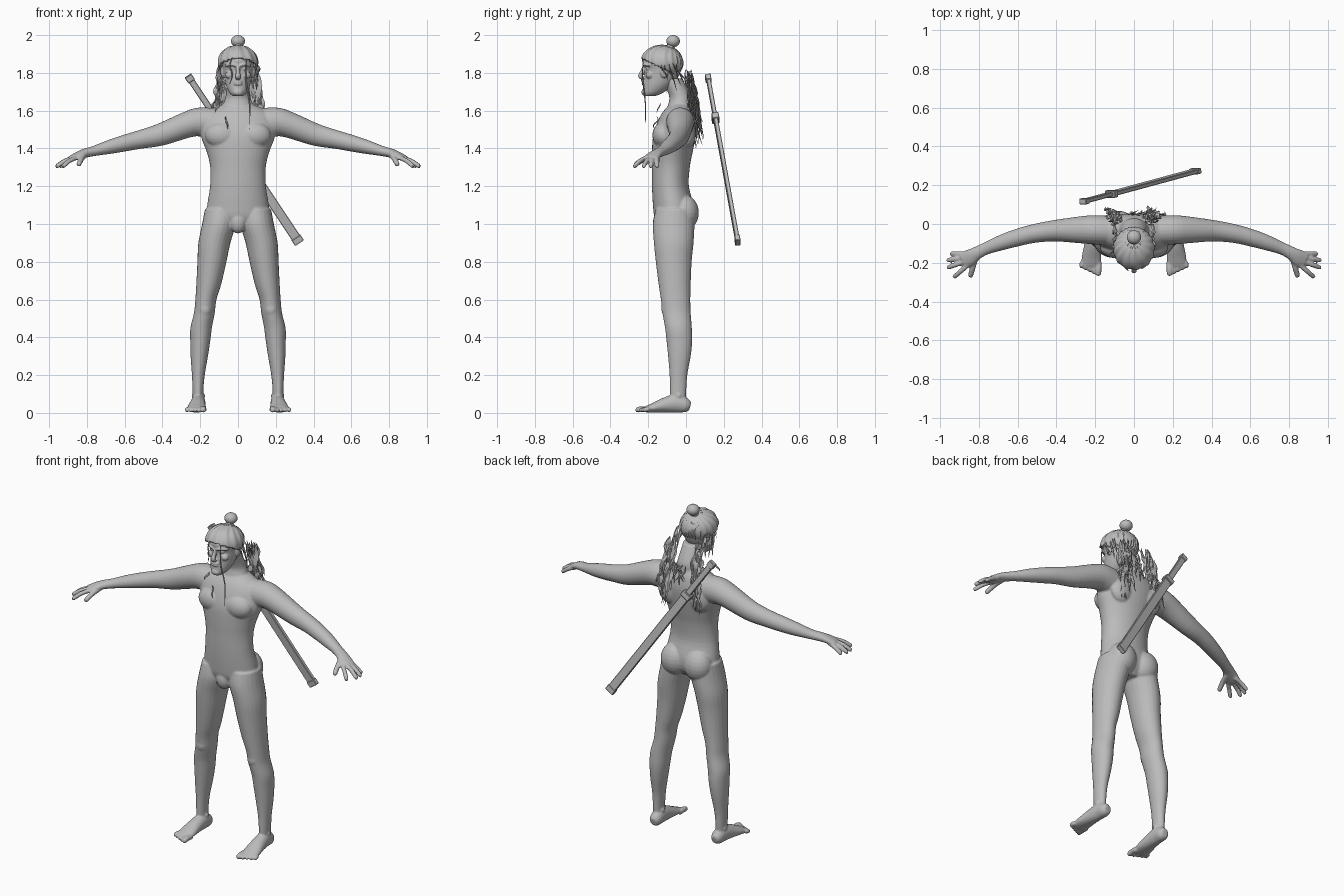
import bpy, bmesh, math, random
from mathutils import Vector, Matrix

random.seed(4)
cube = bpy.data.objects.get("Cube")
if cube:
    bpy.data.objects.remove(cube, do_unlink=True)

X, Y, Z = Vector((1, 0, 0)), Vector((0, 1, 0)), Vector((0, 0, 1))

grey = bpy.data.materials.new("plain grey")
grey.use_nodes = True
grey.diffuse_color = (0.5, 0.5, 0.5, 1)
grey.node_tree.nodes["Principled BSDF"].inputs["Base Color"].default_value = (0.5, 0.5, 0.5, 1)


def smooth_path(rows, steps):
    """Catmull-Rom interpolation of section rows."""
    p = [Vector(r) for r in rows]
    p = [p[0]] + p + [p[-1]]
    out = []
    for i in range(1, len(p) - 2):
        a, b, c, d = p[i - 1:i + 3]
        for k in range(steps):
            t = k / steps
            out.append((b * 2 + (c - a) * t + (a * 2 - b * 5 + c * 4 - d) * t * t
                        + (b * 3 - a - c * 3 + d) * t ** 3) / 2)
    return out + [p[-1]]


def tube(bm, rows, ref, side=1, axis=None, n=24, steps=4):
    """Loft ellipses; each row is x, y, z, radius along ref, radius across."""
    secs = smooth_path(rows, steps)
    cen = [Vector((s[0] * side, s[1], s[2])) for s in secs]
    rings = []
    for i, s in enumerate(secs):
        t = axis or (cen[min(i + 1, len(cen) - 1)] - cen[max(i - 1, 0)]).normalized()
        a = (ref - t * ref.dot(t)).normalized()
        b = t.cross(a)
        ring = []
        for k in range(n):
            w = math.tau * k / n
            ring.append(bm.verts.new(cen[i] + a * s[3] * math.cos(w) + b * s[4] * math.sin(w)))
        rings.append(ring)
    for r, q in zip(rings, rings[1:]):
        for k in range(n):
            bm.faces.new((r[k], r[(k + 1) % n], q[(k + 1) % n], q[k]))
    bm.faces.new(rings[0])
    bm.faces.new(rings[-1])


def ball(bm, pos, size, segs=24):
    m = Matrix.Translation(pos) @ Matrix.Diagonal((*size, 1))
    return bmesh.ops.create_uvsphere(bm, u_segments=segs, v_segments=segs // 2, radius=1, matrix=m)["verts"]


def digit(bm, base, tip, r, side, arch=0.006):
    """A finger or toe with a rounded tip."""
    a, b = Vector(base), Vector(tip)
    d = (b - a).normalized()
    mid = (a + b) / 2 + Z * arch
    rows = [(*a, r, r), (*mid, r, r), (*(b - d * r * 0.6), r * 0.9, r * 0.9), (*b, r * 0.4, r * 0.4)]
    tube(bm, rows, Z, side, n=12)


def slab(z, half, front, back):
    return (0, (front + back) / 2, z, (back - front) / 2, half)


def finish(name, bm, voxel=0, relax=3, angle=40):
    bmesh.ops.recalc_face_normals(bm, faces=bm.faces)
    me = bpy.data.meshes.new(name)
    bm.to_mesh(me)
    bm.free()
    me.materials.append(grey)
    ob = bpy.data.objects.new(name, me)
    bpy.context.collection.objects.link(ob)
    bpy.ops.object.select_all(action="DESELECT")
    ob.select_set(True)
    bpy.context.view_layer.objects.active = ob
    if voxel:
        mod = ob.modifiers.new("fuse", "REMESH")
        mod.mode = "VOXEL"
        mod.voxel_size = voxel
        mod.use_smooth_shade = True
        soft = ob.modifiers.new("soften", "SMOOTH")
        soft.factor, soft.iterations = 0.5, relax
        for m in ("fuse", "soften"):
            bpy.ops.object.modifier_apply(modifier=m)
    bpy.ops.object.shade_smooth_by_angle(angle=math.radians(angle))
    return ob


# Body: torso, neck and mirrored limbs fused into one skin
body = bmesh.new()
torso = [(0.98, .09, -.13, 0), (1.03, .165, -.165, .035), (1.1, .163, -.175, .04), (1.2, .148, -.18, .015),
         (1.3, .147, -.18, .02), (1.38, .165, -.18, .035), (1.46, .195, -.175, .05), (1.53, .2, -.155, .055),
         (1.59, .17, -.125, .045), (1.63, .09, -.09, .03)]
tube(body, [slab(*t) for t in torso], Y, axis=Z, n=40)
neck = [(1.56, .12, -.11, .04), (1.63, .082, -.095, .03), (1.68, .065, -.09, .025), (1.77, .058, -.13, -.02)]
tube(body, [slab(*t) for t in neck], Y, axis=Z)
ball(body, (0, -.135, 1.01), (.045, .04, .06))

leg = [(.09, -.06, 1.08, .1, .085), (.1, -.065, 1, .11, .09), (.125, -.065, .9, .105, .085),
       (.138, -.065, .8, .095, .077), (.155, -.06, .68, .085, .066), (.17, -.055, .6, .078, .056),
       (.178, -.05, .53, .075, .055), (.195, -.04, .45, .071, .057), (.2, -.035, .38, .068, .053),
       (.205, -.035, .3, .06, .046), (.21, -.04, .2, .047, .034), (.212, -.042, .11, .043, .028),
       (.21, -.042, .05, .04, .028)]
foot = [(.207, .022, .035, .022, .02), (.208, 0, .04, .038, .034), (.21, -.05, .05, .048, .038),
        (.214, -.11, .042, .04, .043), (.219, -.17, .028, .026, .05), (.222, -.215, .018, .016, .05)]
arm = [(.1, -.035, 1.53, .08, .075), (.2, -.03, 1.54, .077, .075), (.27, -.03, 1.525, .069, .07),
       (.41, -.035, 1.473, .059, .055), (.52, -.05, 1.447, .049, .048), (.6, -.07, 1.428, .044, .045),
       (.68, -.095, 1.408, .037, .04), (.76, -.125, 1.387, .027, .032), (.81, -.15, 1.375, .024, .034),
       (.845, -.172, 1.362, .021, .042), (.882, -.19, 1.347, .015, .042)]
fingers = [((.86, -.153), (.947, -.153)), ((.872, -.172), (.966, -.188)),
           ((.872, -.194), (.964, -.226)), ((.86, -.215), (.93, -.276))]

for s in (1, -1):
    tube(body, leg, Y, s, axis=Z)
    tube(body, foot, Z, s)
    tube(body, arm, Z, s)
    # Buttock, chest and shoulder blade masses
    ball(body, (s * .078, -.01, 1.06), (.085, .078, .095))
    ball(body, (s * .085, -.12, 1.47), (.09, .058, .07))
    ball(body, (s * .1, .01, 1.49), (.075, .045, .09))
    # Kneecap and ankle bones
    ball(body, (s * .175, -.1, .55), (.035, .03, .045))
    for k in (-1, 1):
        ball(body, (s * (.21 + k * .022), -.04, .09), (.014, .017, .018), 12)
    for base, tip in fingers:
        digit(body, (*base, 1.35), (*tip, 1.303), .0125, s)
    digit(body, (.815, -.17, 1.36), (.845, -.274, 1.313), .0145, s)
    for k in range(5):
        r = .016 if k == 0 else .0125
        x = .184 + k * .0215
        digit(body, (x - .002, -.195, .018), (x, -.268 + .01 * k, r), r, s, .003)
finish("body", body, 0.0055)

# Head with simple facial relief
head = bmesh.new()
skull = [(1.677, .026, -.222, -.165), (1.695, .046, -.23, -.12), (1.735, .064, -.226, -.07),
         (1.78, .074, -.219, -.04), (1.82, .08, -.215, -.025), (1.86, .084, -.228, -.022),
         (1.9, .076, -.212, -.032), (1.928, .055, -.185, -.06), (1.943, .025, -.15, -.1)]
tube(head, [slab(*t) for t in skull], Y, axis=Z, n=32)
nose = [(0, -.218, 1.838, .01, .009), (0, -.231, 1.805, .012, .011), (0, -.242, 1.782, .012, .014),
        (0, -.226, 1.77, .008, .014)]
tube(head, nose, Y, n=16)
for z, r in ((1.753, .007), (1.741, .008)):
    ball(head, (0, -.222, z), (.024, .014, r), 16)
ball(head, (0, -.22, 1.697), (.026, .016, .018))
for s in (1, -1):
    brow = [(.008, -.222, 1.838, .008, .009), (.035, -.217, 1.845, .008, .01), (.062, -.19, 1.838, .007, .01)]
    tube(head, brow, Z, s, n=12)
    ball(head, (s * .032, -.2, 1.822), (.015, .013, .009), 16)
    ball(head, (s * .045, -.192, 1.788), (.024, .022, .02), 16)
    ball(head, (s * .08, -.115, 1.805), (.013, .022, .032), 16)
finish("head", head, 0.004, 2)

# Swept-back hair with combed ridges, open over the face
cap = bmesh.new()
ball(cap, (0, -.127, 1.855), (.106, .112, .092), 72)
for v in cap.verts:
    w = math.atan2(v.co.y + .07, v.co.x)
    v.co += (v.co - Vector((0, -.127, 1.855))) * .025 * math.sin(w * 18 + v.co.z * 25)
below = [v for v in cap.verts if v.co.z < 1.872 - .5 * (v.co.y + .235)]
bmesh.ops.delete(cap, geom=below, context="VERTS")
ob = finish("hair_cap", cap)
shell = ob.modifiers.new("thickness", "SOLIDIFY")
shell.thickness = .012
shell.offset = -1
bpy.ops.object.modifier_apply(modifier="thickness")

# Top knot with its tie
knot = bmesh.new()
ball(knot, (0, -.068, 1.968), (.037, .036, .032))
tube(knot, [(0, -.085, 1.93, .026, .026), (0, -.075, 1.955, .018, .018)], Y, n=16)
finish("top_knot", knot)


# Loose locks: flat tapering ribbons
def lock(bm, start, end, width):
    a, b = Vector(start), Vector(end)
    bend = Vector((random.uniform(-.012, .012), random.uniform(-.012, .012), 0))
    rows = [(*a, .001, .001), (*(a.lerp(b, .3) + bend), .003, width),
            (*(a.lerp(b, .65) - bend), .003, width * .8), (*b, .0005, .0005)]
    tube(bm, rows, Y, n=4, steps=3)


locks = bmesh.new()
rnd = random.uniform
for s in (1, -1):
    for i in range(60):
        top, drop = rnd(1.58, 1.82), rnd(.09, .2)
        f = (1.82 - top) / .24
        x = rnd(.065, .105) + f * rnd(-.01, .045)
        y = rnd(-.005, .03) + f * rnd(.015, .05)
        lock(locks, (s * x, y, top), (s * (x + rnd(-.015, .03)), y + rnd(.005, .035), top - drop), rnd(.006, .013))
    # Side locks from the temples
    for i in range(5):
        lock(locks, (s * .095, -.13 + i * .02, 1.85), (s * rnd(.098, .112), -.1 + i * .025, rnd(1.68, 1.76)), .008)
for i in range(6):
    lock(locks, (rnd(-.05, .05), rnd(.045, .06), 1.68), (rnd(-.05, .05), rnd(.055, .075), rnd(1.54, 1.6)), .006)
lock(locks, (.045, -.228, 1.88), (.06, -.215, 1.5), .005)
lock(locks, (-.03, -.235, 1.88), (-.045, -.23, 1.74), .004)
lock(locks, (-.065, -.155, 1.57), (-.055, -.165, 1.5), .005)
lock(locks, (-.1, -.135, 1.64), (-.12, -.155, 1.59), .007)
finish("hair_locks", locks, angle=30)

# Sheathed sword slung diagonally behind the back
p0, p1 = Vector((-.265, .115, 1.785)), Vector((.325, .275, .9))
along = (p1 - p0).normalized()
wide = along.cross(Y).normalized()
thin = along.cross(wide)
frame = Matrix((wide, thin, along)).transposed().to_4x4()
span = (p1 - p0).length
parts = {"sword_pommel": (0, .035, .042, .03), "sword_grip": (.03, .27, .034, .022),
         "sword_guard": (.255, .29, .06, .038), "scabbard": (.285, span - .03, .05, .022),
         "scabbard_tip": (span - .035, span, .056, .028)}
for name, (lo, hi, w, t) in parts.items():
    bm = bmesh.new()
    bmesh.ops.create_cube(bm, size=1, matrix=Matrix.Translation(p0) @ frame
                          @ Matrix.Translation((0, 0, (lo + hi) / 2)) @ Matrix.Diagonal((w, t, hi - lo, 1)))
    bmesh.ops.bevel(bm, geom=bm.edges[:], offset=.003, segments=1, affect="EDGES")
    finish(name, bm, angle=20)
